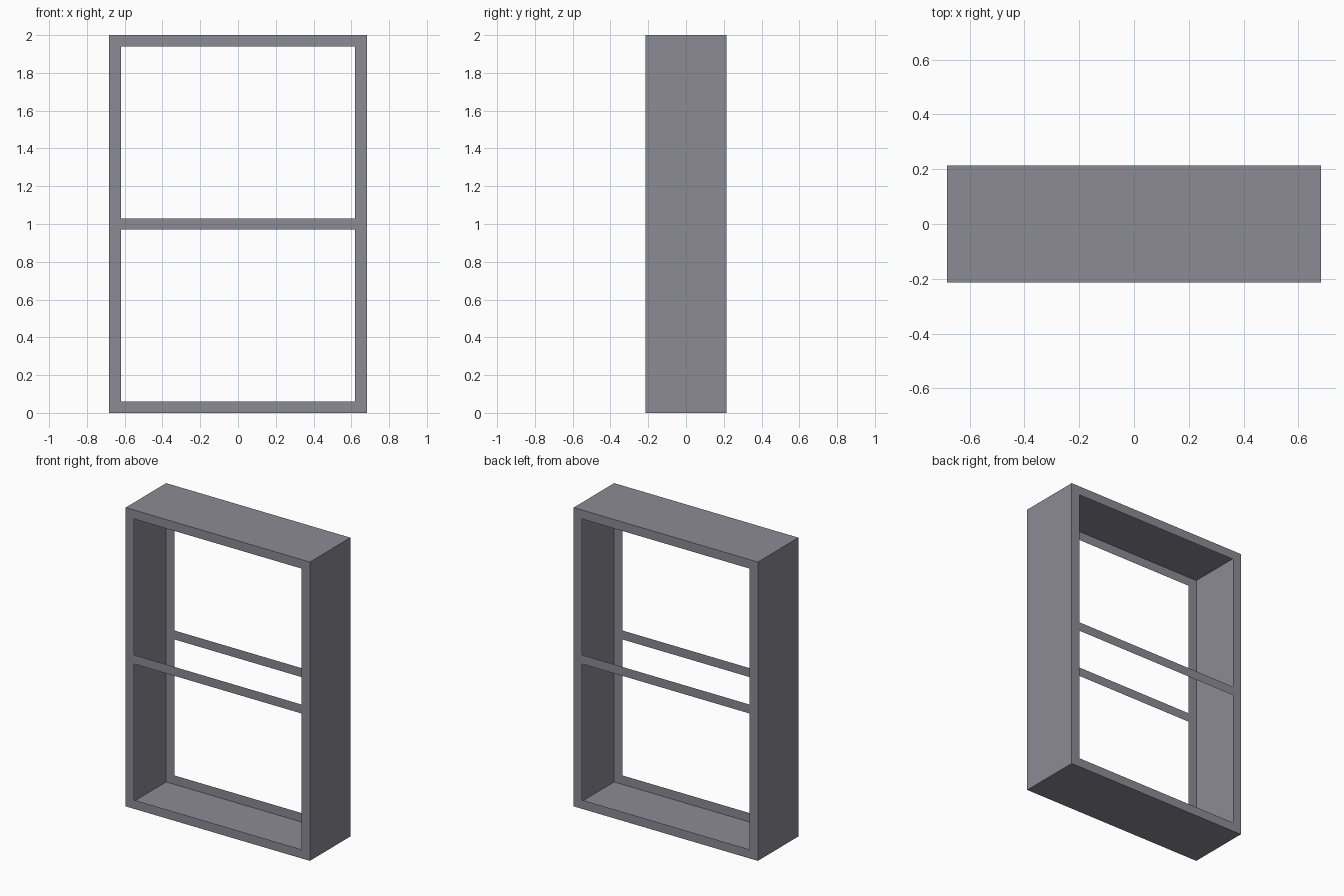
import bpy
import bmesh
from mathutils import Vector

if "Cube" in bpy.data.objects:
    bpy.data.objects.remove(bpy.data.objects["Cube"])

HALF_W, HALF_D, HEIGHT = 0.682, 0.214, 2.0
OPEN_X = 0.62                              # half width of the openings
OPENINGS = [(0.06, 0.97), (1.03, 1.94)]    # lower and upper opening heights

grey = bpy.data.materials.new("warm_grey")
grey.diffuse_color = (0.262, 0.258, 0.301, 1.0)
grey.use_nodes = True
grey.node_tree.nodes["Principled BSDF"].inputs["Base Color"].default_value = grey.diffuse_color


def make_object(name, bm):
    mesh = bpy.data.meshes.new(name)
    bm.to_mesh(mesh)
    bm.free()
    mesh.materials.append(grey)
    obj = bpy.data.objects.new(name, mesh)
    bpy.context.collection.objects.link(obj)
    return obj


def box():
    bm = bmesh.new()
    bmesh.ops.create_cube(bm, size=1)
    for v in bm.verts:
        v.co = Vector((v.co.x * 2 * HALF_W, v.co.y * 2 * HALF_D, (v.co.z + 0.5) * HEIGHT))
    return bm


def cut(bm, co, normal):
    geom = bm.verts[:] + bm.edges[:] + bm.faces[:]
    bmesh.ops.bisect_plane(bm, geom=geom, plane_co=co, plane_no=normal)


def in_opening(face):
    c = face.calc_center_median()
    return abs(c.x) < OPEN_X and any(lo < c.z < hi for lo, hi in OPENINGS)


# Thin outer casing: sides, top and bottom
bm = box()
bmesh.ops.delete(bm, geom=[f for f in bm.faces if abs(f.normal.y) > 0.5], context='FACES')
make_object("outer_casing", bm)

# Flat front and back frames, each with two openings and a middle rail
for name, side in (("front_frame", -1), ("back_frame", 1)):
    bm = box()
    bmesh.ops.delete(bm, geom=[f for f in bm.faces if f.normal.y * side < 0.5], context='FACES')
    for x in (-OPEN_X, OPEN_X):
        cut(bm, (x, 0, 0), (1, 0, 0))
    for lo, hi in OPENINGS:
        cut(bm, (0, 0, lo), (0, 0, 1))
        cut(bm, (0, 0, hi), (0, 0, 1))
    bmesh.ops.delete(bm, geom=[f for f in bm.faces if in_opening(f)], context='FACES')
    make_object(name, bm)
